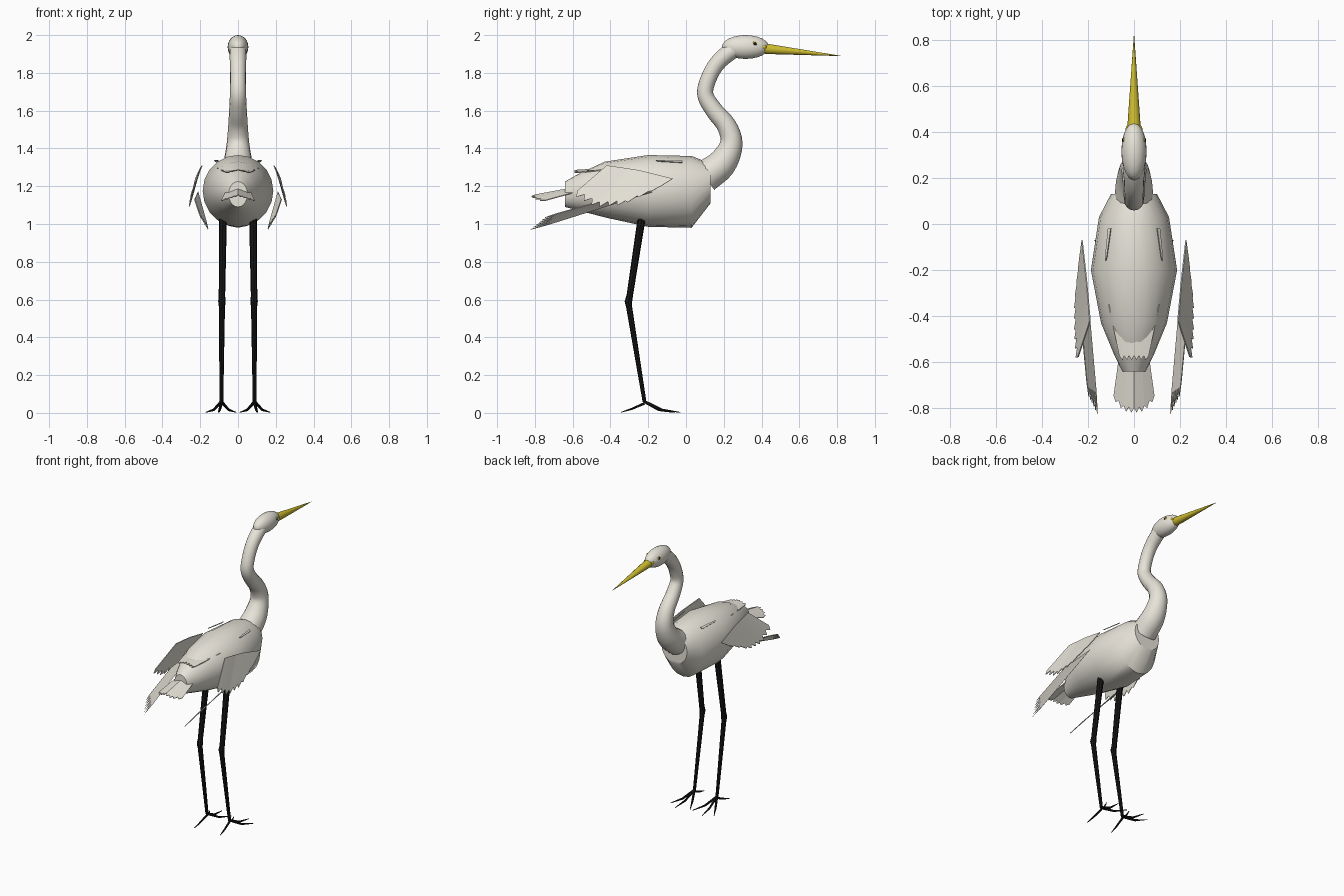
import bpy, bmesh, math
from mathutils import Vector

if "Cube" in bpy.data.objects:
    bpy.data.objects.remove(bpy.data.objects["Cube"])


def material(name, rgb):
    m = bpy.data.materials.new(name)
    m.diffuse_color = (*rgb, 1)
    m.use_nodes = True
    m.node_tree.nodes["Principled BSDF"].inputs["Base Color"].default_value = m.diffuse_color
    return m


WHITE = material("plumage white", (0.80, 0.77, 0.69))
YELLOW = material("bill yellow", (0.62, 0.51, 0.03))
BLACK = material("leg black", (0.008, 0.008, 0.008))


def finish(bm, name, mat, smooth=False, mirror=False, thick=0):
    bmesh.ops.recalc_face_normals(bm, faces=bm.faces)
    me = bpy.data.meshes.new(name)
    bm.to_mesh(me)
    bm.free()
    me.materials.append(mat)
    ob = bpy.data.objects.new(name, me)
    bpy.context.collection.objects.link(ob)
    if thick:
        s = ob.modifiers.new("thickness", 'SOLIDIFY')
        s.thickness, s.offset = thick, 0
    if mirror:
        ob.modifiers.new("mirror", 'MIRROR')
    if smooth:
        bpy.ops.object.select_all(action='DESELECT')
        ob.select_set(True)
        bpy.context.view_layer.objects.active = ob
        bpy.ops.object.shade_smooth_by_angle(angle=math.radians(40))
    return ob


def skin(bm, rings):
    """Bridge rings of points and cap both ends."""
    vs = [[bm.verts.new(p) for p in r] for r in rings]
    n = len(vs[0])
    for a, b in zip(vs, vs[1:]):
        for i in range(n):
            j = (i + 1) % n
            bm.faces.new((a[i], a[j], b[j], b[i]))
    bm.faces.new(vs[0])
    bm.faces.new(vs[-1])


def tube(bm, pts, sides, steps=1):
    """Sweep a circle along (x, y, z, radius) points, optionally smoothed."""
    P = [Vector(p) for p in pts]
    if steps > 1:
        E = [2 * P[0] - P[1]] + P + [2 * P[-1] - P[-2]]
        out = []
        for a, b, c, d in zip(E, E[1:], E[2:], E[3:]):
            for k in range(steps):
                t = k / steps
                out.append(0.5 * (2 * b + (c - a) * t + (2 * a - 5 * b + 4 * c - d) * t * t
                                  + (3 * b - a - 3 * c + d) * t ** 3))
        P = out + [P[-1]]
    rings = []
    for i, p in enumerate(P):
        t = (P[min(i + 1, len(P) - 1)] - P[max(i - 1, 0)]).to_3d().normalized()
        side = (Vector((1, 0, 0)) - t * t.x).normalized()
        up = t.cross(side)
        rings.append([p.to_3d() + p[3] * (math.cos(a) * side + math.sin(a) * up)
                      for a in (2 * math.pi * k / sides for k in range(sides))])
    skin(bm, rings)


def along(line, t):
    """Point at fraction t of a polyline."""
    f = t * (len(line) - 1)
    i = min(int(f), len(line) - 2)
    return Vector(line[i]).lerp(Vector(line[i + 1]), f - i)


def feathers(name, root, tips, n, notch, mirror=False):
    """Sheet of n feathers from a root line to a notched tip line."""
    bm = bmesh.new()
    top = [bm.verts.new(along(root, i / n)) for i in range(n + 1)]
    low = [bm.verts.new(along(tips, i / n).lerp(along(root, i / n), notch)) for i in range(n + 1)]
    for i in range(n):
        tip = bm.verts.new(along(tips, (i + 0.5) / n))
        bm.faces.new((top[i], top[i + 1], low[i + 1], tip, low[i]))
    return finish(bm, name, WHITE, mirror=mirror, thick=0.005)


def ellipsoid(name, loc, size, mat, mirror=False):
    bm = bmesh.new()
    bmesh.ops.create_uvsphere(bm, u_segments=20, v_segments=12, radius=1)
    for v in bm.verts:
        v.co = Vector(loc) + Vector(c * s for c, s in zip(v.co, size))
    return finish(bm, name, mat, True, mirror)


# Body: elliptical rings (y, half width, bottom, top)
bm = bmesh.new()
skin(bm, [[(w * math.cos(a), y, (lo + hi) / 2 + (hi - lo) / 2 * math.sin(a))
           for a in (2 * math.pi * k / 20 for k in range(20))]
          for y, w, lo, hi in [(-0.64, 0.05, 1.09, 1.225), (-0.57, 0.085, 1.072, 1.265),
                               (-0.43, 0.143, 1.035, 1.33), (-0.20, 0.187, 0.985, 1.365),
                               (0.03, 0.152, 0.98, 1.36), (0.13, 0.10, 1.11, 1.32)]])
finish(bm, "body", WHITE, True)

# S-shaped neck
bm = bmesh.new()
tube(bm, [(0, 0.10, 1.25, 0.085), (0, 0.19, 1.32, 0.077), (0, 0.24, 1.425, 0.060),
          (0, 0.215, 1.52, 0.052), (0, 0.15, 1.60, 0.047), (0, 0.102, 1.685, 0.043),
          (0, 0.12, 1.77, 0.042), (0, 0.165, 1.85, 0.043), (0, 0.235, 1.912, 0.045),
          (0, 0.29, 1.935, 0.04)], 16, 4)
finish(bm, "neck", WHITE, True)

# Head, bill, eyes
ellipsoid("head", (0, 0.315, 1.937), (0.055, 0.125, 0.063), WHITE)
bm = bmesh.new()
tube(bm, [(0, 0.40, 1.930, 0.029), (0, 0.45, 1.925, 0.027), (0, 0.817, 1.89, 0.001)], 10)
finish(bm, "bill", YELLOW, True)
ellipsoid("lore", (0.029, 0.405, 1.937), (0.008, 0.022, 0.010), YELLOW, True)
ellipsoid("eye", (0.045, 0.365, 1.955), (0.005, 0.012, 0.012), YELLOW, True)
ellipsoid("pupil", (0.048, 0.365, 1.955), (0.004, 0.008, 0.008), BLACK, True)

# Legs with knee bend, then toes
bm = bmesh.new()
tube(bm, [(0.08, -0.235, 1.03, 0.021), (0.085, -0.298, 0.62, 0.017), (0.085, -0.305, 0.59, 0.02),
          (0.085, -0.301, 0.56, 0.016), (0.088, -0.22, 0.06, 0.010)], 8)
for x, y in [(0.17, -0.07), (0.105, -0.03), (0.01, -0.06)]:
    mx, my = 0.088 + (x - 0.088) * 0.5, -0.22 + (y + 0.22) * 0.5
    tube(bm, [(0.088, -0.22, 0.06, 0.009), (mx, my, 0.016, 0.007), (x, y, 0.003, 0.002)], 6)
tube(bm, [(0.088, -0.22, 0.05, 0.008), (0.095, -0.29, 0.02, 0.006), (0.10, -0.345, 0.003, 0.002)], 6)
finish(bm, "legs", BLACK, mirror=True)

# Folded wings: coverts above, long flight feathers below
feathers("wing_coverts",
         [(0.19, -0.42, 1.31), (0.205, -0.25, 1.285), (0.225, -0.07, 1.24)],
         [(0.25, -0.60, 1.155), (0.258, -0.48, 1.09), (0.258, -0.34, 1.10), (0.236, -0.15, 1.19)],
         9, 0.13, True)
feathers("flight_feathers",
         [(0.23, -0.42, 1.13), (0.212, -0.18, 1.17)],
         [(0.20, -0.74, 1.04), (0.155, -0.83, 0.965)], 6, 0.16, True)

# Back feathers, shoulder plumes and tail fan
feathers("back_feathers", [(-0.11, -0.35, 1.295), (0.11, -0.35, 1.295)],
         [(-0.06, -0.59, 1.27), (0, -0.59, 1.285), (0.06, -0.59, 1.27)], 6, 0.08)
feathers("shoulder_plume", [(0.10, -0.02, 1.335), (0.112, -0.02, 1.325)],
         [(0.12, -0.16, 1.338), (0.126, -0.16, 1.333)], 1, 0.1, True)
feathers("tail", [(-0.065, -0.58, 1.17), (0, -0.58, 1.195), (0.065, -0.58, 1.17)],
         [(-0.09, -0.76, 1.12), (-0.045, -0.81, 1.135), (0, -0.82, 1.15),
          (0.045, -0.81, 1.135), (0.09, -0.76, 1.12)], 8, 0.09)
